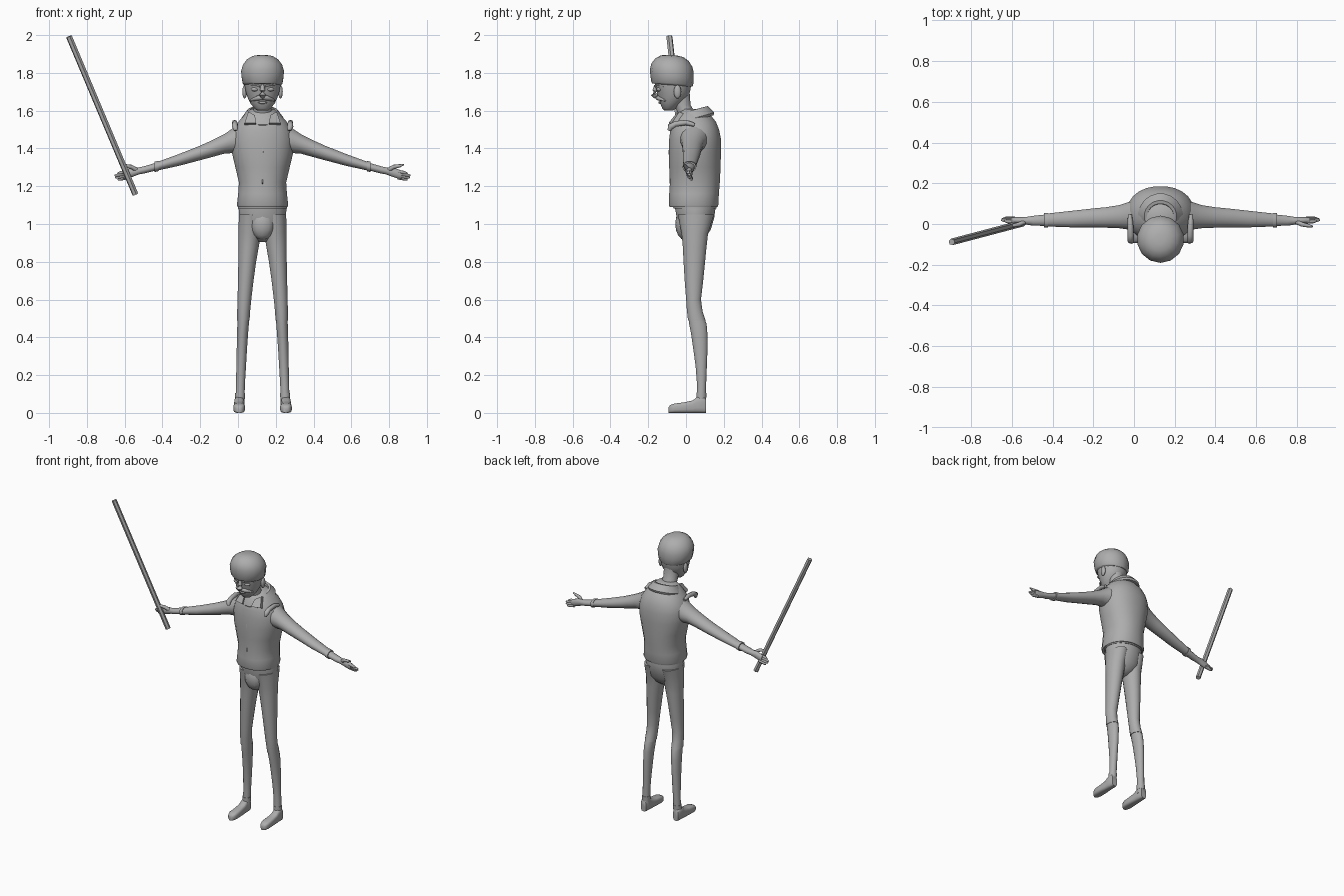
import bpy, bmesh, math
from mathutils import Vector

C = 0.13  # x of the figure's centre line

grey = bpy.data.materials.new("plain_grey")
grey.diffuse_color = (0.42, 0.42, 0.42, 1)


def finish(name, bm, mirror=False, angle=50):
    bmesh.ops.recalc_face_normals(bm, faces=bm.faces)
    me = bpy.data.meshes.new(name)
    bm.to_mesh(me)
    bm.free()
    ob = bpy.data.objects.new(name, me)
    bpy.context.collection.objects.link(ob)
    ob.location.x = C
    me.materials.append(grey)
    bpy.ops.object.select_all(action='DESELECT')
    ob.select_set(True)
    bpy.context.view_layer.objects.active = ob
    bpy.ops.object.shade_smooth_by_angle(angle=math.radians(angle))
    if mirror:
        ob.modifiers.new("mirror", 'MIRROR').use_mirror_merge = False
    return ob


def loft(name, axis, rings, n=16, mirror=False, tilt=0, power=1.0, angle=50):
    """Rings are (position on axis, centre a, centre b, radius a, radius b)."""
    bm = bmesh.new()
    loops = []
    for t, a, b, ra, rb in rings:
        loop = []
        for i in range(n):
            u = 2 * math.pi * (i + 0.5) / n
            cu, su = math.cos(u), math.sin(u)
            p = a + ra * math.copysign(abs(cu) ** power, cu)
            q = b + rb * math.copysign(abs(su) ** power, su)
            co = {'x': (t, p, q), 'y': (p, t, q), 'z': (p, q, t + tilt * (q - b))}[axis]
            loop.append(bm.verts.new(co))
        loops.append(loop)
    for l0, l1 in zip(loops, loops[1:]):
        for i in range(n):
            j = (i + 1) % n
            bm.faces.new((l0[i], l0[j], l1[j], l1[i]))
    bm.faces.new(loops[0])
    bm.faces.new(loops[-1])
    return finish(name, bm, mirror, angle)


def tube(name, points, n=8, mirror=False):
    """Round tapered tube through (x, y, z, radius) points."""
    bm = bmesh.new()
    loops = []
    for k, p in enumerate(points):
        a, b = points[max(k - 1, 0)], points[min(k + 1, len(points) - 1)]
        rot = (Vector(b[:3]) - Vector(a[:3])).to_track_quat('Z', 'Y')
        loops.append([bm.verts.new(Vector(p[:3]) + rot @ Vector(
            (p[3] * math.cos(2 * math.pi * i / n), p[3] * math.sin(2 * math.pi * i / n), 0)))
            for i in range(n)])
    for l0, l1 in zip(loops, loops[1:]):
        for i in range(n):
            bm.faces.new((l0[i], l0[(i + 1) % n], l1[(i + 1) % n], l1[i]))
    bm.faces.new(loops[0])
    bm.faces.new(loops[-1])
    return finish(name, bm, mirror, 70 if n > 6 else 40)


def ball(name, pos, size, mirror=False):
    bm = bmesh.new()
    bmesh.ops.create_uvsphere(bm, u_segments=12, v_segments=8, radius=1)
    bmesh.ops.scale(bm, vec=size, verts=bm.verts)
    bmesh.ops.translate(bm, vec=pos, verts=bm.verts)
    return finish(name, bm, mirror)


def span(z, half_x, y0, y1):
    """Horizontal ring from its width and front/back limits."""
    return (z, 0, (y0 + y1) / 2, half_x, (y1 - y0) / 2)


# Jacket with hem band
loft("jacket", 'z', [
    span(1.09, .133, -.088, .168), span(1.10, .137, -.092, .172),
    span(1.16, .130, -.090, .175), span(1.22, .126, -.086, .180),
    span(1.30, .145, -.090, .184), span(1.38, .164, -.092, .186),
    span(1.45, .168, -.090, .186), span(1.50, .156, -.084, .176),
    span(1.54, .130, -.075, .160), span(1.58, .095, -.050, .128),
    span(1.61, .060, -.025, .090)], n=24, power=.92)
# Front closure strip
tube("jacket_closure", [(0, -.083, 1.11, .006), (0, -.081, 1.22, .006),
                        (0, -.087, 1.38, .006), (0, -.078, 1.5, .006)], n=6)

# Collar and collar points
loft("collar", 'z', [(1.545, 0, .035, .108, .112), (1.558, 0, .035, .112, .116),
                     (1.603, 0, .038, .080, .078), (1.603, 0, .036, .066, .064),
                     (1.560, 0, .035, .060, .060)], n=20, tilt=.28, angle=35)
bm = bmesh.new()
tri = [bm.verts.new(p) for p in
       ((-.075, -.035, 1.595), (-.095, -.075, 1.535), (-.035, -.092, 1.535), (-.040, -.060, 1.575))]
geo = bmesh.ops.extrude_face_region(bm, geom=[bm.faces.new(tri)])
bmesh.ops.translate(bm, vec=(0, .03, -.015), verts=[v for v in geo["geom"] if isinstance(v, bmesh.types.BMVert)])
finish("collar_point", bm, True, 30)

# Shoulder straps
tube("shoulder_strap", [(-.142, -.088, 1.495, .010), (-.146, -.082, 1.515, .017),
                        (-.146, -.055, 1.530, .015), (-.148, .00, 1.537, .014),
                        (-.150, .045, 1.525, .010)], n=8, mirror=True)

# Sleeves and cuffs
loft("sleeve", 'x', [
    (-.060, .045, 1.470, .080, .090), (-.120, .045, 1.452, .078, .080),
    (-.160, .040, 1.440, .068, .066), (-.201, .036, 1.425, .058, .053),
    (-.270, .032, 1.398, .051, .045), (-.334, .030, 1.375, .047, .039),
    (-.440, .024, 1.340, .041, .032), (-.546, .020, 1.309, .033, .024),
    (-.566, .019, 1.303, .032, .024)], mirror=True)
loft("cuff", 'x', [(-.552, .019, 1.307, .036, .028), (-.572, .018, 1.302, .036, .028)], mirror=True)

# Wrists, palms, fingers and thumbs
loft("hand", 'x', [
    (-.560, .019, 1.305, .029, .021), (-.625, .016, 1.287, .025, .020),
    (-.655, .016, 1.281, .020, .019), (-.685, .017, 1.275, .017, .025),
    (-.715, .018, 1.266, .016, .026), (-.735, .018, 1.261, .013, .023)], n=12, mirror=True)
for i, (z, tip) in enumerate(((1.278, .768), (1.267, .784), (1.256, .780), (1.245, .768))):
    y = .012 + .005 * i
    tube("finger_%d" % (i + 1), [(-.715, y, z, .009), (-.75, y, z - .006, .009),
                                 (-tip + .008, y + .002, z - .009, .007),
                                 (-tip, y + .002, z - .010, .003)], n=8, mirror=True)
tube("thumb", [(-.665, .012, 1.285, .012), (-.695, -.002, 1.303, .011),
               (-.725, -.008, 1.308, .009), (-.748, -.012, 1.315, .004)], n=8, mirror=True)

# Trouser seat and belt
loft("trouser_seat", 'z', [
    span(.905, .030, .010, .070), span(.93, .072, -.015, .105), span(.97, .112, -.035, .132),
    span(1.03, .125, -.050, .150), span(1.10, .129, -.062, .160), span(1.13, .120, -.06, .15)], n=20)
loft("belt", 'z', [span(1.082, .131, -.068, .162), span(1.10, .131, -.072, .164)], n=20)
ball("trouser_front", (0, -.005, 1.0), (.066, .052, .085))


def leg_ring(z, x, rx, y0, y1):
    return (z, x, (y0 + y1) / 2, rx, (y1 - y0) / 2)


# Trouser legs, lower legs, ankle bands
loft("trouser_leg", 'z', [
    leg_ring(1.05, -.066, .060, -.045, .150), leg_ring(.95, -.068, .061, -.025, .118),
    leg_ring(.88, -.074, .055, -.018, .110), leg_ring(.80, -.081, .048, -.014, .102),
    leg_ring(.70, -.089, .042, -.008, .092), leg_ring(.60, -.096, .037, .000, .080),
    leg_ring(.54, -.100, .035, .004, .088), leg_ring(.49, -.102, .034, .010, .104)],
    mirror=True)
loft("lower_leg", 'z', [
    leg_ring(.52, -.101, .031, .012, .090), leg_ring(.47, -.103, .031, .016, .110),
    leg_ring(.42, -.106, .030, .026, .114), leg_ring(.35, -.109, .028, .036, .115),
    leg_ring(.25, -.113, .026, .050, .111), leg_ring(.15, -.117, .024, .058, .107),
    leg_ring(.04, -.120, .024, .054, .105)], mirror=True)
loft("ankle_band", 'z', [leg_ring(.070, -.120, .026, .054, .107),
                         leg_ring(.105, -.119, .027, .054, .109)], mirror=True)

# Shoes
loft("shoe", 'y', [(y, -.124, h / 2, w, h / 2) for y, w, h in (
    (.106, .020, .075), (.095, .025, .085), (.060, .026, .085), (.035, .027, .066),
    (-.01, .030, .056), (-.06, .031, .050), (-.083, .024, .042), (-.093, .012, .030))],
    mirror=True, power=.6)

# Neck and head
loft("neck", 'z', [span(1.52, .062, -.045, .075), span(1.58, .052, -.04, .055),
                   span(1.63, .048, -.065, .025), span(1.70, .050, -.08, .02)])
loft("head", 'z', [
    span(1.600, .028, -.115, -.070), span(1.612, .044, -.126, -.050),
    span(1.640, .066, -.138, -.020), span(1.670, .080, -.148, .010),
    span(1.700, .090, -.155, .022), span(1.740, .098, -.166, .030),
    span(1.790, .100, -.172, .030)], n=20)

# Face details
tube("nose", [(0, -.158, 1.735, .010), (0, -.164, 1.705, .014), (0, -.168, 1.685, .018),
              (0, -.158, 1.672, .012)], n=8)
ball("eye", (-.040, -.142, 1.713), (.022, .015, .011), True)
tube("eyebrow", [(-.014, -.162, 1.728, .006), (-.045, -.150, 1.737, .008),
                 (-.076, -.118, 1.727, .004)], n=6, mirror=True)
tube("moustache", [(0, -.152, 1.668, .011), (-.025, -.147, 1.667, .013),
                   (-.048, -.128, 1.660, .009), (-.066, -.108, 1.652, .003)], mirror=True)
ball("lower_lip", (0, -.137, 1.643), (.024, .010, .007))
ball("ear", (-.095, -.045, 1.700), (.012, .020, .036), True)

# Headgear dome with rim
loft("helmet", 'z', [
    (1.735, 0, -.073, .098, .106), (1.745, 0, -.073, .108, .111),
    (1.780, 0, -.074, .114, .115), (1.810, 0, -.075, .116, .116),
    (1.842, 0, -.075, .106, .108), (1.870, 0, -.074, .085, .088),
    (1.888, 0, -.073, .055, .060), (1.894, 0, -.072, .022, .025)], n=14, tilt=-.08)

# Long stick held in the hand
tube("stick", [(-.543 - C, .005, 1.156, .0165), (-.895 - C, -.088, 1.993, .0165)], n=6)
